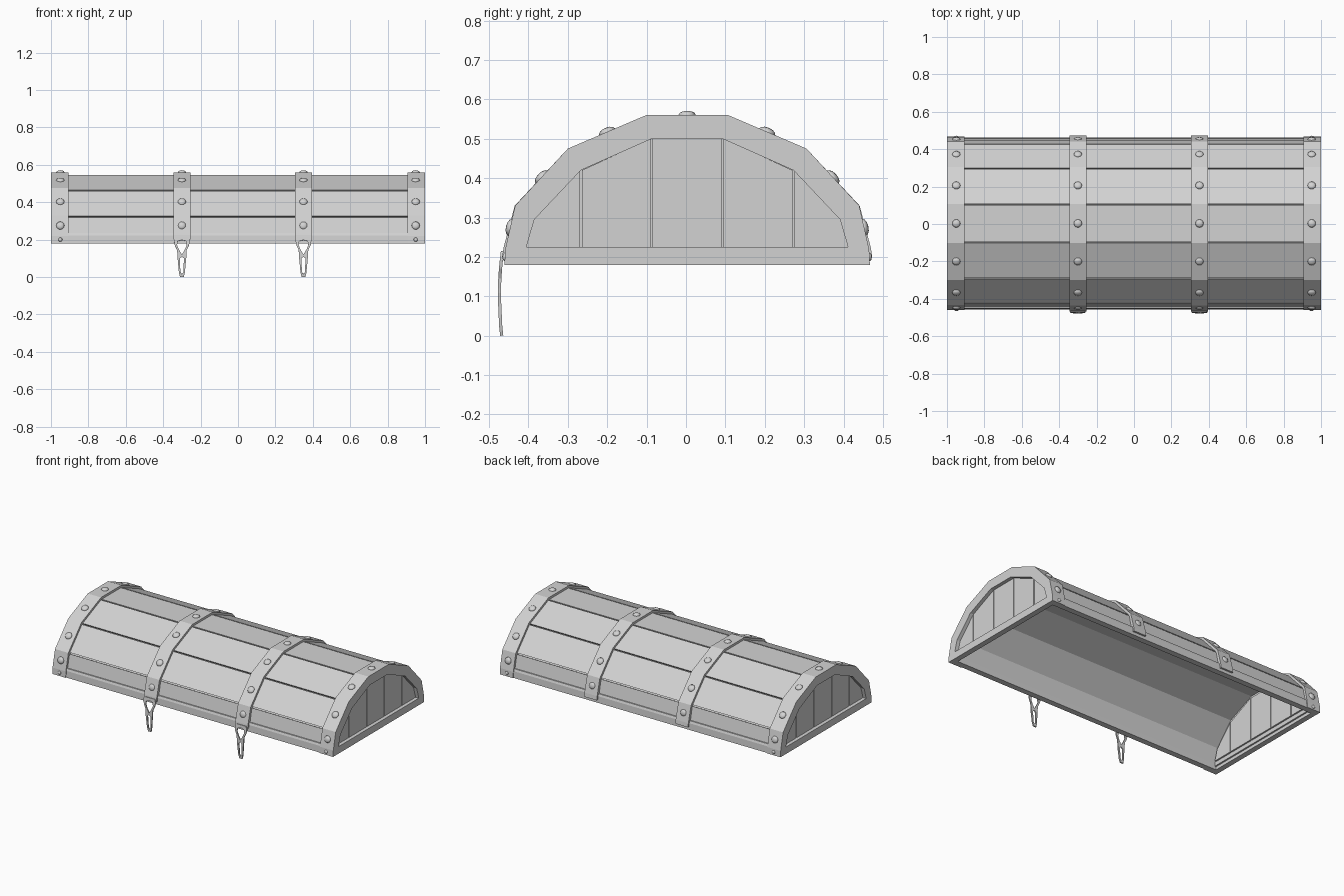
import bpy, bmesh, math
from mathutils import Vector, Matrix

if "Cube" in bpy.data.objects:
    bpy.data.objects.remove(bpy.data.objects["Cube"])

C = 0.003  # small y shift of the lid body

mat = bpy.data.materials.new("light grey")
mat.diffuse_color = (0.65, 0.65, 0.65, 1)
mat.use_nodes = True
mat.node_tree.nodes["Principled BSDF"].inputs["Base Color"].default_value = mat.diffuse_color


def finish(bm, name, smooth=False):
    bmesh.ops.remove_doubles(bm, verts=bm.verts, dist=1e-5)
    bmesh.ops.recalc_face_normals(bm, faces=bm.faces)
    for f in bm.faces:
        f.smooth = smooth
    me = bpy.data.meshes.new(name)
    bm.to_mesh(me)
    bm.free()
    me.materials.append(mat)
    ob = bpy.data.objects.new(name, me)
    bpy.context.collection.objects.link(ob)
    return ob


def arch(half):
    """Half profile (front, bottom to top) mirrored into a full arch."""
    return [Vector((C - y, z)) for y, z in half] + [Vector((C + y, z)) for y, z in reversed(half)]


def inset(pts, d):
    """Offset an open arch profile inward with mitred corners, keeping the ends level."""
    out = []
    for i, p in enumerate(pts):
        ns = []
        for a, b in ((i - 1, i), (i, i + 1)):
            if a >= 0 and b < len(pts):
                t = (pts[b] - pts[a]).normalized()
                ns.append(Vector((t.y, -t.x)))
        if len(ns) == 1:
            out.append(p + Vector((math.copysign(d, ns[0].x), 0)))
        else:
            m = (ns[0] + ns[1]).normalized()
            out.append(p + m * d / m.dot(ns[0]))
    return out


def ribbon(bm, outer, inner, x0, x1, closed=False):
    """Solid strip between two matching profiles, running from x0 to x1."""
    n = len(outer)
    v = [[bm.verts.new((x, p.x, p.y)) for p in prof] for prof in (outer, inner) for x in (x0, x1)]
    o0, o1, i0, i1 = v
    for i in range(n if closed else n - 1):
        j = (i + 1) % n
        for a, b in ((o0, o1), (i0, i1), (o0, i0), (o1, i1)):
            bm.faces.new((a[i], a[j], b[j], b[i]))
    if not closed:
        for i in (0, n - 1):
            bm.faces.new((o0[i], o1[i], i1[i], i0[i]))


def slab(bm, pts, x0, x1):
    """Polygon in the yz plane extruded from x0 to x1."""
    a = [bm.verts.new((x0, *p)) for p in pts]
    b = [bm.verts.new((x1, *p)) for p in pts]
    bm.faces.new(a)
    bm.faces.new(b)
    for i in range(len(pts)):
        j = (i + 1) % len(pts)
        bm.faces.new((a[i], a[j], b[j], b[i]))


profile = arch([(0.464, 0.18), (0.462, 0.22), (0.437, 0.33), (0.303, 0.475), (0.104, 0.56)])
opening = arch([(0.408, 0.225), (0.405, 0.237), (0.388, 0.295), (0.27, 0.42), (0.09, 0.50)])

# inner shell behind the planks
bm = bmesh.new()
ribbon(bm, inset(profile, 0.026), inset(profile, 0.042), -0.965, 0.965)
finish(bm, "inner_shell")

# long roof planks with thin gaps
po, pi = inset(profile, 0.014), inset(profile, 0.028)
bm = bmesh.new()
for i in range(1, 8):
    t = (po[i + 1] - po[i]).normalized() * 0.004
    ribbon(bm, [po[i] + t, po[i + 1] - t], [pi[i] + t, pi[i + 1] - t], -0.95, 0.95)
finish(bm, "roof_planks")

# bottom rails, front and back
bm = bmesh.new()
for s in (-1, 1):
    slab(bm, [(C + s * 0.459, 0.18), (C + s * 0.457, 0.222), (C + s * 0.452, 0.236),
              (C + s * 0.422, 0.236), (C + s * 0.422, 0.18)], -0.97, 0.97)
finish(bm, "bottom_rails")

# end frames, end bands and recessed end panels
for s, side in ((-1, "left"), (1, "right")):
    bm = bmesh.new()
    ribbon(bm, profile, opening, s * 0.965, s, closed=True)
    finish(bm, side + "_end_frame")
    bm = bmesh.new()
    ribbon(bm, profile, inset(profile, 0.03), s * 0.905, s * 0.965)
    finish(bm, side + "_end_band")
    bm = bmesh.new()
    lining = arch([(0.425, 0.2), (0.405, 0.3), (0.28, 0.44), (0.09, 0.52)])
    slab(bm, lining, s * 0.955, s * 0.965)
    finish(bm, side + "_end_backing")
    bm = bmesh.new()
    g = 0.0025
    p = opening
    for lo, hi in ((0, 3), (3, 4), (4, 5), (5, 6), (6, 9)):
        pts = [Vector(q) for q in p[lo:hi + 1]]
        if lo:
            pts[0].x += g
            pts.insert(0, Vector((pts[0].x, 0.225)))
        if hi < 9:
            pts[-1].x -= g
            pts.append(Vector((pts[-1].x, 0.225)))
        slab(bm, pts, s * 0.945, s * 0.977)
    finish(bm, side + "_end_planks")

# middle bands, flared slightly over the rails
mid = arch([(0.470, 0.2), (0.466, 0.225), (0.438, 0.33), (0.303, 0.475), (0.104, 0.56)])
for x, name in ((-0.3, "left"), (0.35, "right")):
    bm = bmesh.new()
    ribbon(bm, mid, inset(mid, 0.02), x - 0.045, x + 0.045)
    finish(bm, name + "_middle_band")

# domed rivets at the middle of every band face
bm = bmesh.new()


def rivet(x, i, r, h):
    a, b = profile[i], profile[i + 1]
    t, m = (b - a).normalized(), (a + b) / 2
    rot = Vector((0, -t.y, t.x)).to_track_quat('Z', 'Y').to_matrix().to_4x4()
    M = Matrix.Translation((x, m.x, m.y)) @ rot @ Matrix.Diagonal((r, r, h, 1))
    bmesh.ops.create_uvsphere(bm, u_segments=12, v_segments=6, radius=1, matrix=M)


for x in (-0.95, -0.3, 0.35, 0.95):
    for i in range(1, 8):
        rivet(x, i, 0.022, 0.011)
    if abs(x) > 0.9:
        for i in (0, 8):
            rivet(x, i, 0.011, 0.006)
finish(bm, "rivets", True)

# hanging clasps: rows of height, inner half width, outer half width
rows = [(0.215, 0, .036), (0.198, 0, .042), (0.192, .022, .042), (0.17, .026, .038),
        (0.145, .015, .026), (0.12, 0, .024), (0.108, 0, .024), (0.1, .011, .023),
        (0.025, .008, .016), (0.016, 0, .014), (0, 0, .010)]
for x, name in ((-0.3, "left"), (0.35, "right")):
    bm = bmesh.new()
    for s in (-1, 1):
        prev = None
        for z, i, o in rows:
            y = -0.474 + 0.006 * ((z - 0.1) / 0.1) ** 2
            cur = [bm.verts.new((x + s * w, y, z)) for w in (i, o)]
            if prev:
                bm.faces.new((prev[0], prev[1], cur[1], cur[0]))
            prev = cur
    ob = finish(bm, name + "_clasp")
    mod = ob.modifiers.new("thickness", 'SOLIDIFY')
    mod.thickness = 0.008
    mod.offset = 0
